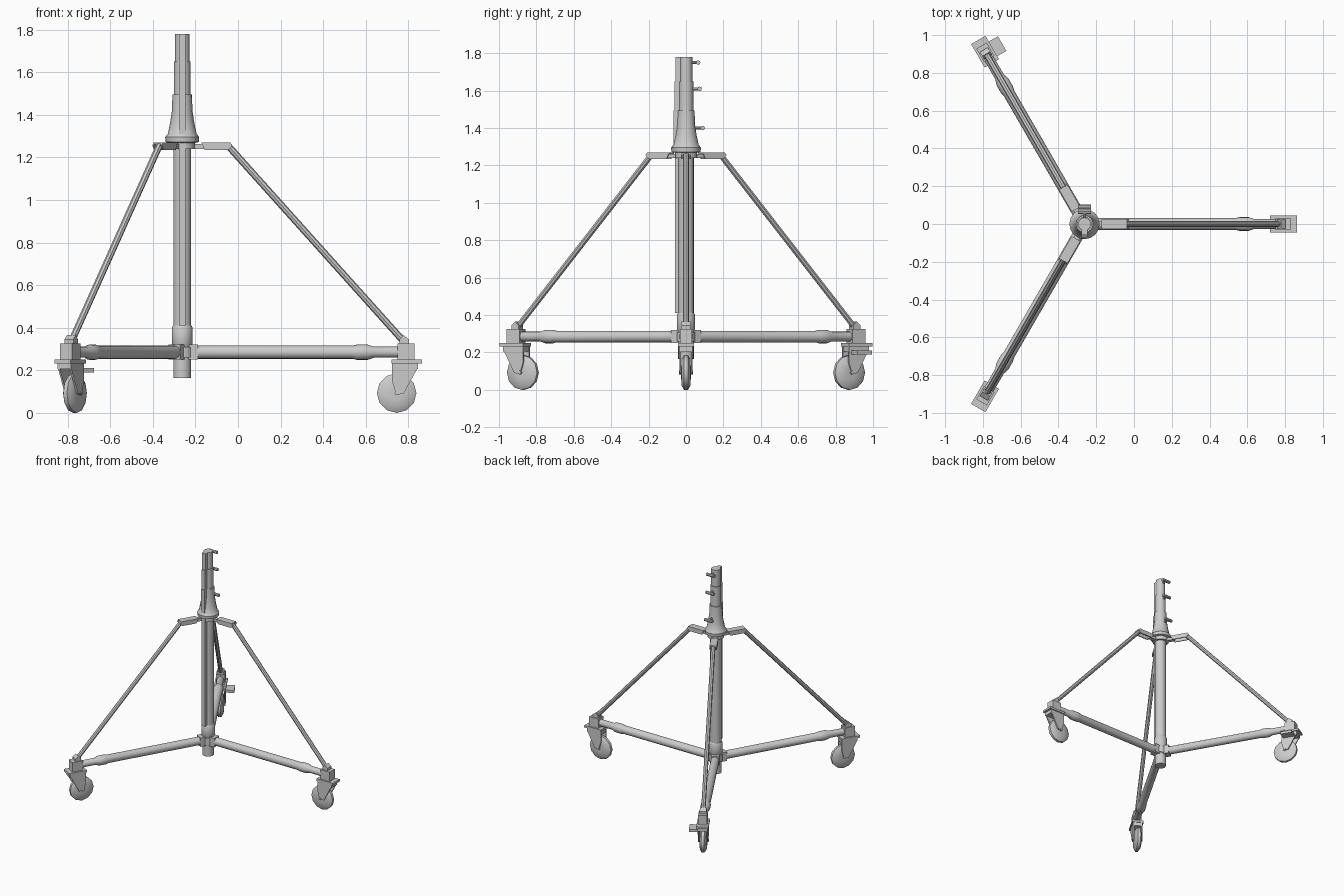
import bpy, bmesh, math
from mathutils import Matrix, Vector

cube = bpy.data.objects.get("Cube")
if cube:
    bpy.data.objects.remove(cube)

AXIS = Matrix.Translation((-0.262, 0, 0))
grey = bpy.data.materials.new("light_grey")
grey.diffuse_color = (0.6, 0.6, 0.6, 1)
grey.use_nodes = True
grey.node_tree.nodes["Principled BSDF"].inputs["Base Color"].default_value = (0.6, 0.6, 0.6, 1)
parts = []


def finish(name, bm, matrix):
    bmesh.ops.recalc_face_normals(bm, faces=bm.faces)
    mesh = bpy.data.meshes.new(name)
    bm.to_mesh(mesh)
    bm.free()
    mesh.materials.append(grey)
    mesh.transform(matrix)
    obj = bpy.data.objects.new(name, mesh)
    bpy.context.collection.objects.link(obj)
    parts.append(obj)
    return obj


def lathe(name, profile, matrix, sides=16):
    """Closed turned solid from (radius, height) pairs around z."""
    bm = bmesh.new()
    rings = []
    for r, z in profile:
        rings.append([bm.verts.new((r * math.cos(2 * math.pi * i / sides),
                                    r * math.sin(2 * math.pi * i / sides), z))
                      for i in range(sides)])
    for a, b in zip(rings, rings[1:]):
        for i in range(sides):
            j = (i + 1) % sides
            bm.faces.new((a[i], a[j], b[j], b[i]))
    bm.faces.new(rings[0])
    bm.faces.new(rings[-1])
    return finish(name, bm, matrix)


def prism(name, outline, y0, y1, matrix):
    """Outline in x and z, extruded from y0 to y1."""
    bm = bmesh.new()
    face = bm.faces.new([bm.verts.new((x, y0, z)) for x, z in outline])
    ext = bmesh.ops.extrude_face_region(bm, geom=[face])
    moved = [v for v in ext["geom"] if isinstance(v, bmesh.types.BMVert)]
    bmesh.ops.translate(bm, verts=moved, vec=(0, y1 - y0, 0))
    return finish(name, bm, matrix)


def box(name, x0, x1, y0, y1, z0, z1, matrix):
    return prism(name, [(x0, z0), (x1, z0), (x1, z1), (x0, z1)], y0, y1, matrix)


def rod(name, start, end, radius, matrix, sides=8):
    start, end = Vector(start), Vector(end)
    aim = (end - start).to_track_quat("Z", "Y").to_matrix().to_4x4()
    return lathe(name, [(radius, 0), (radius, (end - start).length)],
                 matrix @ Matrix.Translation(start) @ aim, sides)


# Central column, collar, flared head and telescoping tubes
lathe("main_column", [(0.042, 0.165), (0.042, 1.28)], AXIS)
lathe("lower_collar", [(0.042, 0.31), (0.049, 0.325), (0.049, 0.4), (0.043, 0.41)], AXIS)
lathe("hub_ring", [(0.05, 0.26), (0.05, 0.31)], AXIS)
lathe("column_head", [(0.06, 1.24), (0.06, 1.268), (0.078, 1.272), (0.08, 1.295), (0.068, 1.31),
                      (0.057, 1.36), (0.048, 1.42), (0.046, 1.495)], AXIS)
lathe("middle_tube", [(0.039, 1.49), (0.039, 1.65)], AXIS)
lathe("top_tube", [(0.034, 1.64), (0.034, 1.78)], AXIS)

# Ridges running up the front of the column
for name, depth, z0, z1 in (("column_ridge", 0.06, 0.41, 1.28), ("head_ridge", 0.068, 1.27, 1.495),
                            ("middle_ridge", 0.062, 1.49, 1.65), ("top_ridge", 0.057, 1.64, 1.78)):
    box(name, -0.015, 0.015, -depth, -0.02, z0, z1, AXIS)

# Locking knobs at the back
for z, reach in ((1.40, 0.1), (1.61, 0.083), (1.75, 0.075)):
    rod("knob_stem", (0, 0.02, z), (0, reach, z), 0.008, AXIS)
    rod("knob_bar", (-0.034, reach - 0.01, z), (0.034, reach - 0.01, z), 0.012, AXIS)

# Three legs, each with brace, brackets and caster
for number in range(3):
    leg = AXIS @ Matrix.Rotation(math.radians(120 * number), 4, "Z")

    # Hub bracket and stepped leg tube
    box("leg_bracket", 0.03, 0.075, -0.03, 0.03, 0.25, 0.32, leg)
    along = leg @ Matrix.Translation((0, 0, 0.285)) @ Matrix.Rotation(math.pi / 2, 4, "Y")
    lathe("leg_tube", [(0.031, 0.07), (0.031, 0.8), (0.036, 0.82), (0.036, 0.87),
                       (0.026, 0.9), (0.026, 1.085)], along)

    # Upper channel bracket, open underneath
    box("head_lug", 0.04, 0.11, -0.015, 0.015, 1.24, 1.262, leg)
    box("bracket_top", 0.09, 0.225, -0.026, 0.026, 1.262, 1.27, leg)
    for side in (-1, 1):
        prism("bracket_side", [(0.09, 1.27), (0.225, 1.27), (0.235, 1.255), (0.218, 1.235), (0.105, 1.235)],
              side * 0.019, side * 0.026, leg)

    # Diagonal brace and its foot
    rod("brace", (0.215, 0, 1.255), (1.045, 0, 0.33), 0.016, leg)
    prism("brace_foot", [(1.02, 0.25), (1.06, 0.25), (1.065, 0.345), (1.04, 0.365), (1.02, 0.345)],
          -0.024, 0.024, leg)
    box("end_block", 1.01, 1.09, -0.032, 0.032, 0.25, 0.325, leg)

    # Caster plate, fork and wheel
    box("caster_plate", 0.982, 1.125, -0.044, 0.044, 0.233, 0.25, leg)
    box("fork_crown", 0.988, 1.108, -0.036, 0.036, 0.205, 0.233, leg)
    for side in (-1, 1):
        prism("fork_side", [(0.985, 0.235), (1.108, 0.235), (1.102, 0.205), (1.04, 0.09),
                            (1.005, 0.085), (0.985, 0.15)], side * 0.027, side * 0.036, leg)
    hub = leg @ Matrix.Translation((1.007, 0, 0.093)) @ Matrix.Rotation(math.pi / 2, 4, "X")
    lathe("wheel", [(0.03, -0.026), (0.072, -0.023), (0.093, -0.01), (0.093, 0.01),
                    (0.072, 0.023), (0.03, 0.026)], hub, 12)
    rod("axle", (1.007, -0.038, 0.093), (1.007, 0.038, 0.093), 0.01, leg)

    # Brake pedal on the back caster
    if number == 1:
        box("brake_pedal", 1.0, 1.09, -0.1, -0.035, 0.19, 0.21, leg)

bpy.ops.object.select_all(action="DESELECT")
for obj in parts:
    obj.select_set(True)
bpy.context.view_layer.objects.active = parts[0]
bpy.ops.object.shade_smooth_by_angle(angle=math.radians(40))
